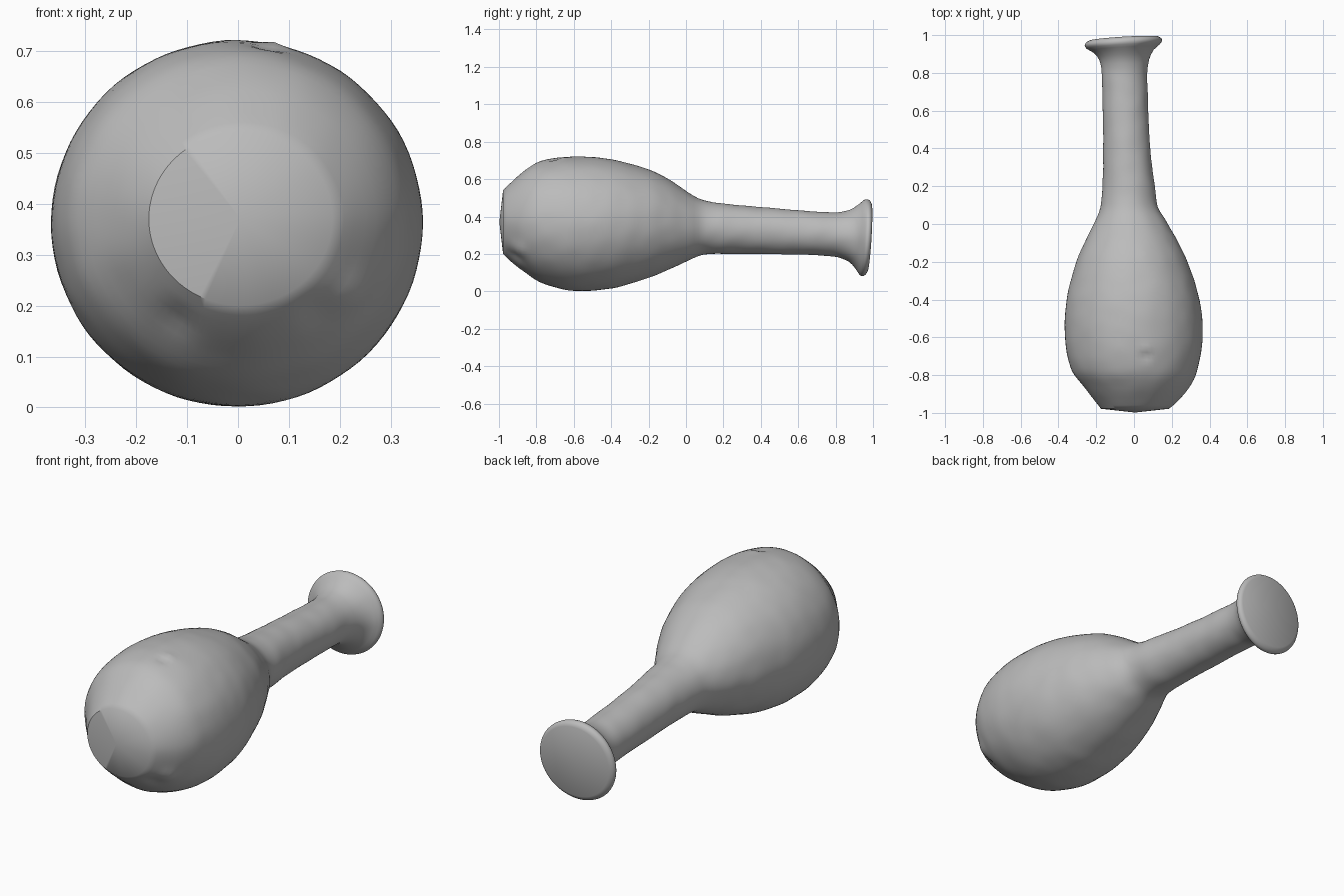
import bpy, bmesh, math
from mathutils import Vector, noise

if "Cube" in bpy.data.objects:
    bpy.data.objects.remove(bpy.data.objects["Cube"])

SEG = 96
# Cross-sections along y: (y, x min, x max, z min, z max, tilt)
SECTIONS = [
    (-0.978, -0.175, 0.185, 0.200, 0.540, 0.0),
    (-0.940, -0.205, 0.228, 0.163, 0.578, 0.0),
    (-0.870, -0.260, 0.288, 0.108, 0.640, 0.0),
    (-0.780, -0.327, 0.333, 0.050, 0.695, 0.0),
    (-0.620, -0.364, 0.362, 0.005, 0.720, 0.0),
    (-0.410, -0.358, 0.348, 0.014, 0.707, 0.0),
    (-0.195, -0.303, 0.281, 0.074, 0.650, 0.0),
    (-0.090, -0.257, 0.230, 0.118, 0.598, 0.0),
    (0.020, -0.203, 0.168, 0.168, 0.524, 0.0),
    (0.090, -0.177, 0.127, 0.196, 0.488, 0.0),
    (0.200, -0.167, 0.110, 0.200, 0.470, 0.0),
    (0.400, -0.163, 0.086, 0.200, 0.450, 0.0),
    (0.790, -0.171, 0.070, 0.187, 0.422, 0.0),
    (0.870, -0.184, 0.079, 0.160, 0.434, 0.02),
    (0.915, -0.215, 0.104, 0.122, 0.464, 0.05),
    (0.940, -0.250, 0.136, 0.089, 0.488, 0.06),
    (0.956, -0.261, 0.148, 0.081, 0.492, 0.06),
    (0.972, -0.254, 0.144, 0.090, 0.484, 0.06),
    (0.981, -0.238, 0.130, 0.106, 0.468, 0.06),
]

# Shallow surface marks: centre, radius, push along the normal
MARKS = [
    ((0.06, -0.70, 0.71), 0.025, -0.010),
    ((0.07, -0.66, 0.71), 0.022, 0.007),
    ((0.22, -0.88, 0.23), 0.040, 0.012),
    ((0.16, -0.92, 0.18), 0.035, -0.010),
    ((-0.12, -0.90, 0.17), 0.040, -0.008),
]


def smooth_sections(keys):
    """Densify the sections with a spline whose slopes respect uneven spacing."""
    def slope(i, c):
        a, b = max(i - 1, 0), min(i + 1, len(keys) - 1)
        return (keys[b][c] - keys[a][c]) / (keys[b][0] - keys[a][0])
    rows = []
    for i in range(len(keys) - 1):
        p, q = keys[i], keys[i + 1]
        h = q[0] - p[0]
        n = max(2, round(h / 0.02))
        for k in range(n):
            t = k / n
            row = [p[0] + h * t]
            for c in range(1, 6):
                row.append((2*t**3 - 3*t**2 + 1) * p[c] + (t**3 - 2*t*t + t) * h * slope(i, c)
                           + (3*t*t - 2*t**3) * q[c] + (t**3 - t*t) * h * slope(i + 1, c))
            rows.append(row)
    rows.append(list(keys[-1]))
    return rows


def add_ring(bm, row):
    y, x0, x1, z0, z1, tilt = row
    ring = []
    for s in range(SEG):
        a = 2 * math.pi * s / SEG
        dx, dz = (x1 - x0) / 2 * math.cos(a), (z1 - z0) / 2 * math.sin(a)
        ring.append(bm.verts.new(((x0 + x1) / 2 + dx, y + tilt * (dx + dz), (z0 + z1) / 2 + dz)))
    return ring


def cap(bm, ring, offset):
    """Close an end with a nearly flat fan."""
    mid = sum((v.co for v in ring), Vector()) / SEG
    centre = bm.verts.new(mid + Vector((0, offset, 0)))
    for s in range(SEG):
        bm.faces.new((ring[s], ring[(s + 1) % SEG], centre))


# Bulb, neck and flared rim as one lofted skin
bm = bmesh.new()
rings = [add_ring(bm, r) for r in smooth_sections(SECTIONS)]
for a, b in zip(rings, rings[1:]):
    for s in range(SEG):
        t = (s + 1) % SEG
        bm.faces.new((a[s], a[t], b[t], b[s]))
cap(bm, rings[0], -0.020)
cap(bm, rings[-1], 0.003)
bmesh.ops.recalc_face_normals(bm, faces=bm.faces)
bm.normal_update()

# Worn, slightly uneven surface on the bulb
for v in [v for ring in rings[1:-6] for v in ring]:
    push = 0.002 * noise.noise(v.co * 12)
    for centre, radius, depth in MARKS:
        push += depth * math.exp(-((v.co - Vector(centre)).length / radius) ** 2)
    v.co += v.normal * push

mesh = bpy.data.meshes.new("bottle")
bm.to_mesh(mesh)
bm.free()
bottle = bpy.data.objects.new("bottle", mesh)
bpy.context.collection.objects.link(bottle)

grey = bpy.data.materials.new("plain grey")
grey.diffuse_color = (0.5, 0.5, 0.5, 1)
grey.use_nodes = True
grey.node_tree.nodes["Principled BSDF"].inputs["Base Color"].default_value = grey.diffuse_color
mesh.materials.append(grey)

bpy.context.view_layer.objects.active = bottle
bottle.select_set(True)
bpy.ops.object.shade_smooth_by_angle(angle=math.radians(40))
